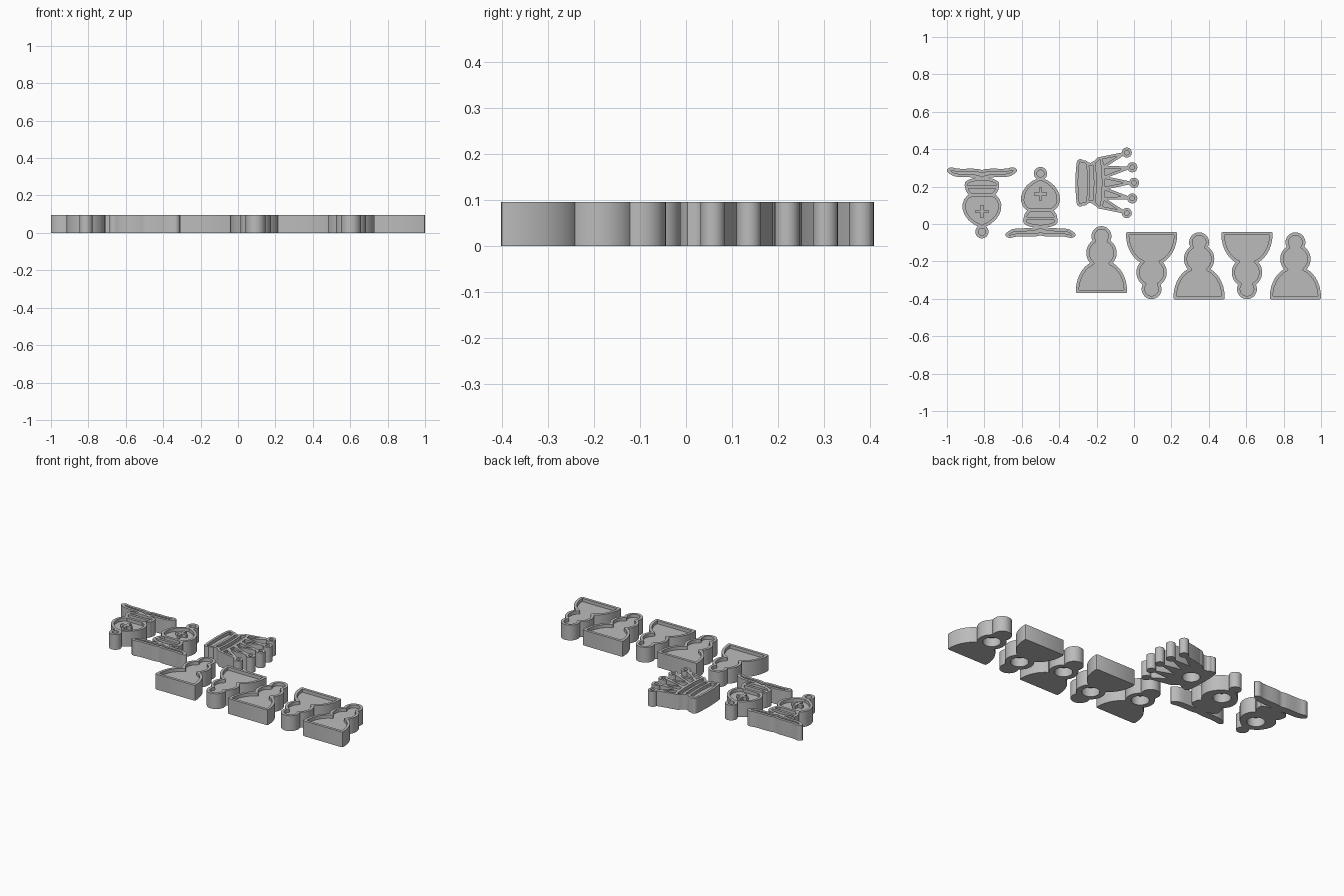
import bpy, bmesh, math
from mathutils import Vector, Matrix

if "Cube" in bpy.data.objects:
    bpy.data.objects.remove(bpy.data.objects["Cube"])

TOP, FLOOR, HALF = 0.095, 0.075, 0.75   # rim height, recess floor, half rim width (drawing units)
MID = 22.5                              # symmetry axis of the drawing units

grey = bpy.data.materials.new("light_grey")
grey.diffuse_color = (0.5, 0.5, 0.5, 1)
grey.use_nodes = True
grey.node_tree.nodes["Principled BSDF"].inputs["Base Color"].default_value = grey.diffuse_color


def path(start, *segs, steps=8):
    """Polyline from cubic (3 points) and straight (1 point) segments."""
    pts = [Vector(start)]
    for seg in segs:
        a, c = pts[-1], [Vector(p) for p in seg]
        if len(c) == 1:
            pts.append(c[0])
            continue
        for i in range(1, steps + 1):
            t = i / steps
            u = 1 - t
            pts.append(a * u**3 + c[0] * 3*u*u*t + c[1] * 3*u*t*t + c[2] * t**3)
    return pts


def flip(pts):
    return [Vector((2 * MID - p.x, p.y)) for p in pts]


def mirror(half):
    return half + flip(half)[::-1]


def circle(x, y, r, n=24):
    return [Vector((x + r * math.cos(2*math.pi*i/n), y + r * math.sin(2*math.pi*i/n))) for i in range(n)]


def clean(pts):
    out = []
    for p in pts:
        if not out or (p - out[-1]).length > 0.12:
            out.append(p)
    if (out[0] - out[-1]).length < 0.12:
        out.pop()
    area = sum(a.x * b.y - b.x * a.y for a, b in zip(out, out[1:] + out[:1]))
    return out if area > 0 else out[::-1]


def seg_dist(p, a, b):
    ab = b - a
    t = max(0, min(1, (p - a).dot(ab) / ab.length_squared))
    return (p - a - ab * t).length


def untangle(ring, src):
    """Pull offset points that cross the source band onto the nearest good one."""
    segs = list(zip(src, src[1:] + src[:1]))
    good = [min(seg_dist(p, a, b) for a, b in segs) > HALF * 0.96 for p in ring]
    n = len(ring)
    if not any(good):
        return ring
    out = []
    for i in range(n):
        k = next(k for k in range(n) if good[(i + k) % n] or good[i - k])
        out.append(ring[(i + k) % n] if good[(i + k) % n] else ring[i - k])
    return out


def offsets(pts):
    """Matching outer and inner rings around a closed outline."""
    outer, inner = [], []
    n = len(pts)
    for i, p in enumerate(pts):
        d1 = (p - pts[i - 1]).normalized()
        d2 = (pts[(i + 1) % n] - p).normalized()
        n1, n2 = Vector((d1.y, -d1.x)), Vector((d2.y, -d2.x))
        miter = (n1 + n2) / max(0.03, 1 + n1.dot(n2)) * HALF
        turn = d1.x * d2.y - d1.y * d2.x
        if n1.dot(n2) > 0.5:
            outer.append(p + miter)
            inner.append(p - miter)
        elif turn > 0:
            outer += [p + n1 * HALF, p + (n1 + n2).normalized() * HALF, p + n2 * HALF]
            inner += [p - miter] * 3
        else:
            outer += [p + miter] * 3
            inner += [p - n1 * HALF, p - (n1 + n2).normalized() * HALF, p - n2 * HALF]
    return untangle(outer, pts), untangle(inner, pts)


class Piece:
    """Places drawing units in the scene."""
    def __init__(self, name, loc, ref, scale, turn=0):
        self.name, self.ref, self.s = name, ref, scale
        self.m = Matrix.Translation((*loc, 0)) @ Matrix.Rotation(turn, 4, 'Z')

    def at(self, p, z):
        return self.m @ Vector(((p[0] - MID) * self.s, (self.ref - p[1]) * self.s, z))

    def make(self, part, rings, hole=None):
        bm = bmesh.new()
        loops = [[bm.verts.new(self.at(p, z)) for p in ring] for ring, z in rings]
        for a, b in zip(loops, loops[1:]):
            for i in range(len(a)):
                j = (i + 1) % len(a)
                bm.faces.new((a[i], a[j], b[j], b[i]))
        bm.faces.new(loops[0][::-1])
        bm.faces.new(loops[-1])
        bmesh.ops.remove_doubles(bm, verts=bm.verts, dist=1e-5)
        bmesh.ops.recalc_face_normals(bm, faces=bm.faces)
        me = bpy.data.meshes.new(self.name + "_" + part)
        bm.to_mesh(me)
        bm.free()
        me.materials.append(grey)
        ob = bpy.data.objects.new(me.name, me)
        bpy.context.collection.objects.link(ob)
        bpy.ops.object.select_all(action='DESELECT')
        if hole:   # round pocket in the underside
            bpy.ops.mesh.primitive_cylinder_add(vertices=32, radius=0.05, depth=0.11, location=self.at(hole, 0))
            cut = bpy.context.object
            cut.hide_render = True
            cut.data.materials.append(grey)
            mod = ob.modifiers.new("pocket", 'BOOLEAN')
            mod.operation, mod.object = 'DIFFERENCE', cut
            bpy.context.view_layer.objects.active = ob
            bpy.ops.object.modifier_apply(modifier=mod.name)
            bpy.data.objects.remove(cut)
        ob.select_set(True)
        bpy.context.view_layer.objects.active = ob
        bpy.ops.object.shade_smooth_by_angle(angle=math.radians(35))

    def tray(self, part, outline, hole=None):
        """Solid outline with a raised rim around a sunken floor."""
        outer, inner = offsets(clean(outline))
        self.make(part, [(outer, 0), (outer, TOP), (inner, TOP), (inner, FLOOR)], hole)

    def ridge(self, part, line):
        """Raised line on the floor."""
        left, right = [], []
        for i, p in enumerate(line):
            d = (line[min(i + 1, len(line) - 1)] - line[max(i - 1, 0)]).normalized() * HALF
            left.append(p + Vector((-d.y, d.x)))
            right.append(p + Vector((d.y, -d.x)))
        ring = left + right[::-1]
        self.make(part, [(ring, FLOOR - 0.005), (ring, TOP)])


# Pawns
pawn = mirror(path((22.5, 9), [(20.29, 9), (18.5, 10.79), (18.5, 13)],
                   [(18.5, 13.89), (18.79, 14.71), (19.28, 15.38)],
                   [(17.33, 16.5), (16, 18.59), (16, 21)],
                   [(16, 23.03), (16.94, 24.84), (18.41, 26.03)],
                   [(15.41, 27.09), (11, 31.58), (11, 39.5)], [(22.5, 39.5)]))
for i, (x, y, turn) in enumerate([(-0.174, -0.37, 0), (0.094, -0.043, math.pi), (0.348, -0.403, 0),
                                  (0.604, -0.043, math.pi), (0.863, -0.403, 0)]):
    Piece(f"pawn_{i + 1}", (x, y), 40.25, 0.0112, turn).tray("body", pawn, (22.5, 21))

# Bishops
mitre = mirror(path((22.5, 10.5), [(11.5, 14.5), (12, 24.5), (17.5, 26)],
                    [(17.5, 26), (15, 27.5), (15, 30)], [(15, 30), (14.5, 30.5), (15, 32)],
                    [(16.25, 33.25), (19.375, 33.875), (22.5, 33.875)]))
foot = mirror(path((22.5, 34), [(19.11, 36.43), (12.39, 35.03), (9, 36)],
                   [(9, 36), (7.35, 36.54), (6, 38)], [(6.68, 38.97), (7.65, 38.99), (9, 38.5)],
                   [(12.39, 37.53), (19.11, 38.96), (22.5, 37.5)]))
for i, (x, y, turn) in enumerate([(-0.813, -0.077, math.pi), (-0.5, 0.305, 0)]):
    b = Piece(f"bishop_{i + 1}", (x, y), 4.75, 0.0109, turn)
    b.tray("body", mitre, (22.5, 18.5))
    b.tray("foot", foot)
    b.tray("ball", circle(22.5, 8, 2.5))
    b.ridge("upper_band", path((17.5, 26), [(27.5, 26)]))
    b.ridge("lower_band", path((15, 30), [(30, 30)]))
    b.ridge("cross_upright", path((22.5, 14.75), [(22.5, 21.25)]))
    b.ridge("cross_arm", path((19.25, 18), [(25.75, 18)]))

# Queen, lying on its side
q = Piece("queen", (-0.313, 0.22), 40, 0.0098, -math.pi / 2)
q.tray("base", mirror(path((22.5, 24.88), [(18, 24.88), (13.5, 25.2), (9, 26)],
                           [(9, 28), (10.5, 28), (11.5, 30)], [(12.5, 31.5), (12.5, 31), (12, 33.5)],
                           [(10.5, 34.5), (11, 36), (11, 36)], [(9.5, 37.5), (11, 38.5), (11, 38.5)],
                           [(14.25, 39), (18.4, 39.25), (22.5, 39.25)])), (22.5, 31))
q.ridge("upper_band", path((11.5, 30), [(15, 29), (30, 29), (33.5, 30)]))
q.ridge("lower_band", path((12, 33.5), [(18, 32.5), (27, 32.5), (33, 33.5)]))
spikes = [path((9, 26), [(6.5, 13.5)], [(14, 25)]), path((14, 25), [(14.3, 10.9)], [(19.5, 24.5)])]
spikes += [flip(s) for s in spikes] + [path((19.5, 24.5), [(22.5, 10)], [(25.5, 24.5)])]
for i, s in enumerate(spikes):
    q.tray(f"spike_{i + 1}", s)
for i, (x, y) in enumerate([(6, 12), (14, 9), (22.5, 8), (31, 9), (39, 12)]):
    q.tray(f"ball_{i + 1}", circle(x, y, 2))
